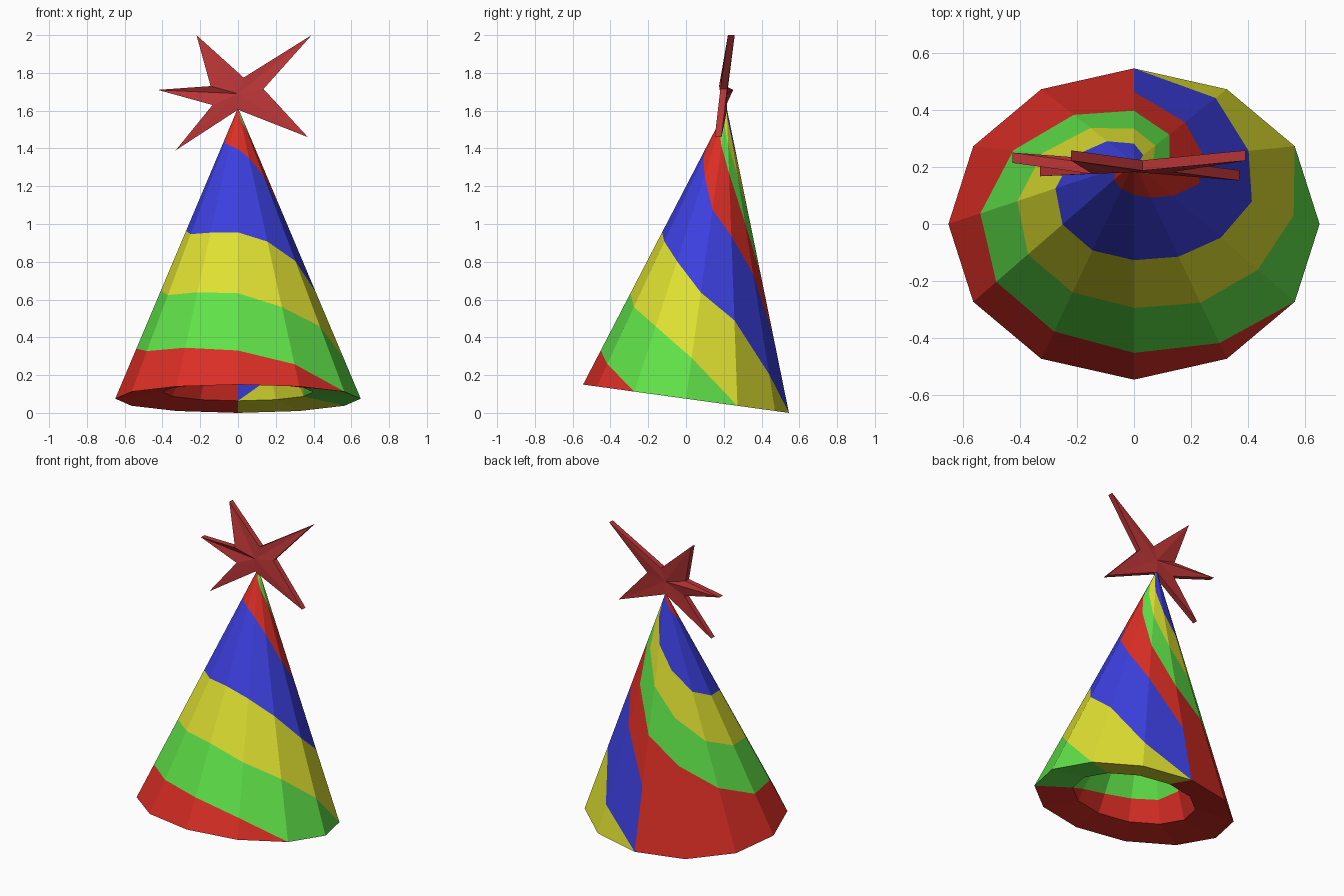
import bpy
from math import sin, cos, radians

if "Cube" in bpy.data.objects:
    bpy.data.objects.remove(bpy.data.objects["Cube"])

SIDES = 12
RX, RY, TILT, BASE_Z = 0.65, 0.545, 0.1376, 0.075


def material(name, rgb):
    m = bpy.data.materials.new(name)
    m.diffuse_color = (*rgb, 1)
    m.use_nodes = True
    m.node_tree.nodes["Principled BSDF"].inputs["Base Color"].default_value = m.diffuse_color
    return m


RED, GREEN, YELLOW, BLUE = range(4)
stripe_mats = [material("red", (0.70, 0.027, 0.018)), material("green", (0.115, 0.75, 0.065)),
               material("yellow", (0.73, 0.74, 0.03)), material("blue", (0.045, 0.05, 0.73))]
star_mat = material("star_red", (0.50, 0.036, 0.038))


def add_object(name, verts, faces, mats, indices=None):
    mesh = bpy.data.meshes.new(name)
    mesh.from_pydata(verts, [], faces)
    for m in mats:
        mesh.materials.append(m)
    if indices:
        for poly, i in zip(mesh.polygons, indices):
            poly.material_index = i
    ob = bpy.data.objects.new(name, mesh)
    bpy.context.collection.objects.link(ob)
    return ob


# Spiral stripe edges: colour below, colour above, start angle (clockwise from
# the back), then the height fraction on every 30 degree corner
EDGES = [
    (BLUE, RED, -60, [0, .11, .25, .45, .57, .65, .76, .82, .85, .865, .875, .9, .93, .97, 1]),
    (YELLOW, BLUE, 0, [0, .12, .287, .365, .46, .52, .55, .552, .555, .577, .62, .71, .8, .9, .97, 1]),
    (GREEN, YELLOW, 60, [0, .14, .23, .285, .33, .338, .34, .372, .43, .53, .64, .77, .88, .94, .97, 1]),
    (RED, GREEN, 120, [0, .08, .123, .139, .143, .172, .25, .35, .45, .62, .78, .87, .92, .96, 1]),
]


def sector_edges(i):
    found = []
    for below, above, start, heights in EDGES:
        for turn in (0, 360, 720):
            j = (30 * i + turn - start) // 30
            if 0 <= j < len(heights) - 1:
                found.append((heights[j], heights[j + 1], below, above))
    return sorted(found)


OUTER = (1.0, 0.0, 1.54)      # rim scale, rim lift, cone height
INNER = (0.615, 0.035, 0.95)


def cone_point(corner, t, shell):
    scale, lift, height = shell
    a = radians(30 * corner)
    x, y = scale * RX * sin(a), scale * RY * cos(a)
    z = BASE_Z + lift - TILT * y
    ay = 0.14 * (lift + height)
    az = BASE_Z + lift + height
    return (x * (1 - t), y + (ay - y) * t, z + (az - z) * t)


# Striped cone: outer wall, inner wall and the rim between them
verts, faces, colours = [], [], []


def add_face(points, colour):
    unique = []
    for p in points:
        if all(sum((a - b) ** 2 for a, b in zip(p, q)) > 1e-10 for q in unique):
            unique.append(p)
    if len(unique) > 2:
        faces.append(list(range(len(verts), len(verts) + len(unique))))
        verts.extend(unique)
        colours.append(colour)


for i in range(SIDES):
    edges = sector_edges(i)
    levels = [(0, 0)] + [e[:2] for e in edges] + [(1, 1)]
    bands = [e[2] for e in edges] + [edges[-1][3]]
    for (a0, b0), (a1, b1), colour in zip(levels, levels[1:], bands):
        for shell in (OUTER, INNER):
            quad = [cone_point(i, a0, shell), cone_point(i, a1, shell),
                    cone_point(i + 1, b1, shell), cone_point(i + 1, b0, shell)]
            add_face(quad if shell is OUTER else quad[::-1], colour)
    add_face([cone_point(i, 0, OUTER), cone_point(i + 1, 0, OUTER),
              cone_point(i + 1, 0, INNER), cone_point(i, 0, INNER)], bands[0])
add_object("striped_cone", verts, faces, stripe_mats, colours)

# Bent five-pointed star (clockwise from the upper left tip, seen from the front)
outline = [(-.22, .24, 2.0), (.03, .205, 1.775), (.39, .24, 2.0), (.135, .20, 1.715),
           (.37, .17, 1.46), (0, .20, 1.605), (-.33, .185, 1.39), (-.135, .195, 1.63),
           (-.425, .232, 1.71), (-.145, .193, 1.73)]
HALF = 0.018
n = len(outline)
ring = outline + [(0, .2, 1.69)]
verts = [(x, y - HALF, z) for x, y, z in ring] + [(x, y + HALF, z) for x, y, z in ring]
faces = []
for k in range(n):
    m = (k + 1) % n
    faces += [(n, m, k), (2 * n + 1, n + 1 + k, n + 1 + m), (k, m, n + 1 + m, n + 1 + k)]
add_object("star", verts, faces, [star_mat])
